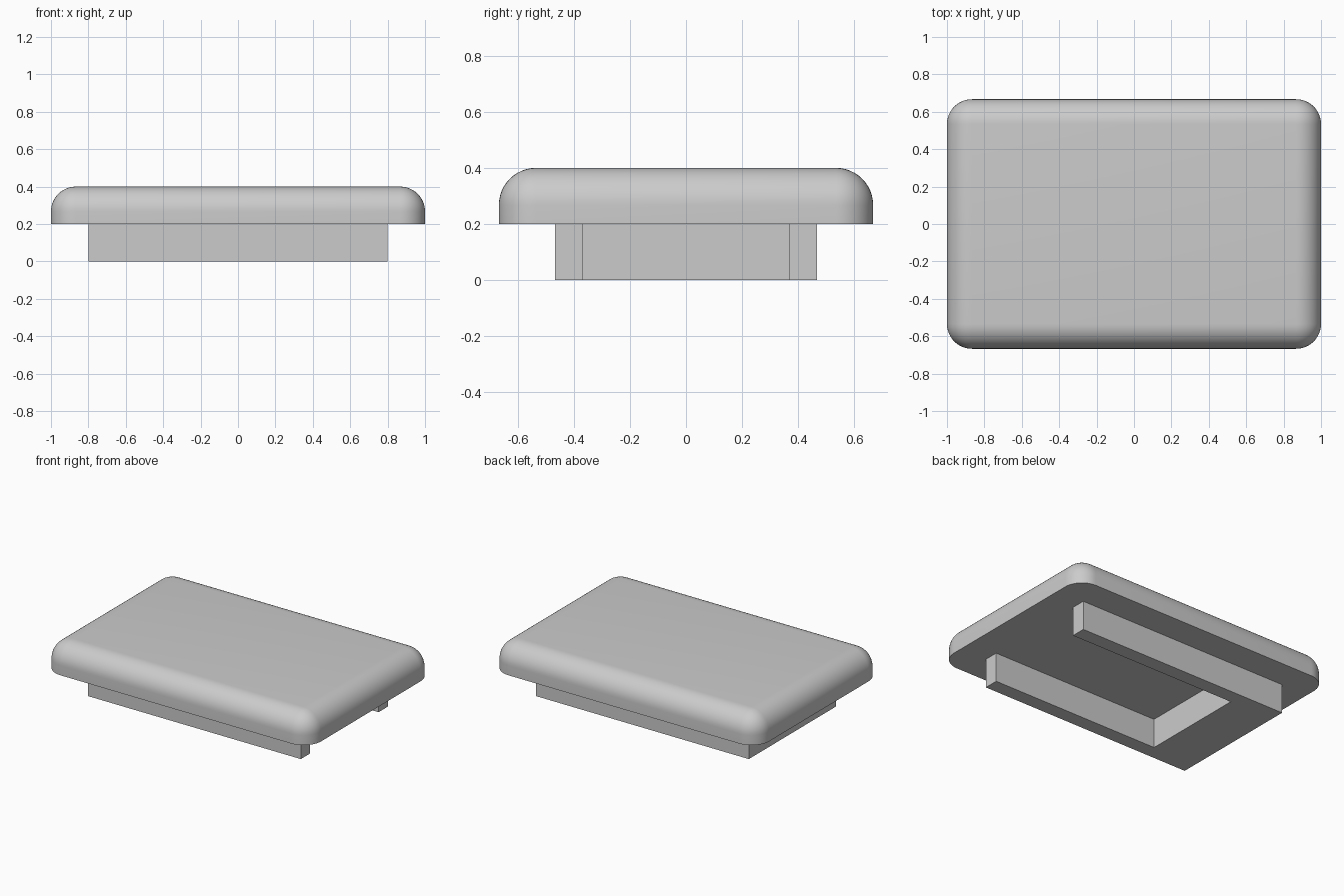
import bpy
import bmesh
import math

if "Cube" in bpy.data.objects:
    bpy.data.objects.remove(bpy.data.objects["Cube"], do_unlink=True)

grey = bpy.data.materials.new("light_grey")
grey.use_nodes = True
colour = (0.6, 0.6, 0.6, 1.0)
grey.diffuse_color = colour
grey.node_tree.nodes["Principled BSDF"].inputs["Base Color"].default_value = colour

SEAM = 0.2          # height where the lid meets the runner frame
TOP = 0.4
RADIUS = 0.133


def prism(name, outline, low, high):
    """Extrude a flat outline upwards; return the object and its open bmesh."""
    mesh = bpy.data.meshes.new(name)
    obj = bpy.data.objects.new(name, mesh)
    bpy.context.collection.objects.link(obj)
    mesh.materials.append(grey)
    bm = bmesh.new()
    base = bm.faces.new([bm.verts.new((x, y, low)) for x, y in outline])
    grown = bmesh.ops.extrude_face_region(bm, geom=[base], use_keep_orig=True)
    verts = [v for v in grown["geom"] if isinstance(v, bmesh.types.BMVert)]
    bmesh.ops.translate(bm, verts=verts, vec=(0, 0, high - low))
    bmesh.ops.recalc_face_normals(bm, faces=bm.faces[:])
    return obj, bm


def finish(obj, bm):
    bm.to_mesh(obj.data)
    bm.free()


# Lid: a slab rounded everywhere except around its flat underside
hx, hy = 1.0, 0.667
lid, bm = prism("lid", [(-hx, -hy), (hx, -hy), (hx, hy), (-hx, hy)], SEAM, TOP)
rounded = [e for e in bm.edges if max(v.co.z for v in e.verts) > SEAM + 0.01]
bmesh.ops.bevel(bm, geom=rounded, offset=RADIUS, offset_type='OFFSET',
                segments=12, profile=0.5, affect='EDGES', clamp_overlap=True)
finish(lid, bm)
bpy.ops.object.select_all(action='DESELECT')
lid.select_set(True)
bpy.context.view_layer.objects.active = lid
bpy.ops.object.shade_smooth_by_angle(angle=math.radians(35))

# Runner frame: U-shaped, open towards +x, with a wide crossbar at -x
end, outer, inner, bar = 0.8, 0.467, 0.368, -0.47
half = [(-end, outer), (end, outer), (end, inner), (bar, inner)]
outline = half + [(x, -y) for x, y in reversed(half)]
frame, bm = prism("runner_frame", outline, 0.0, SEAM)
finish(frame, bm)
